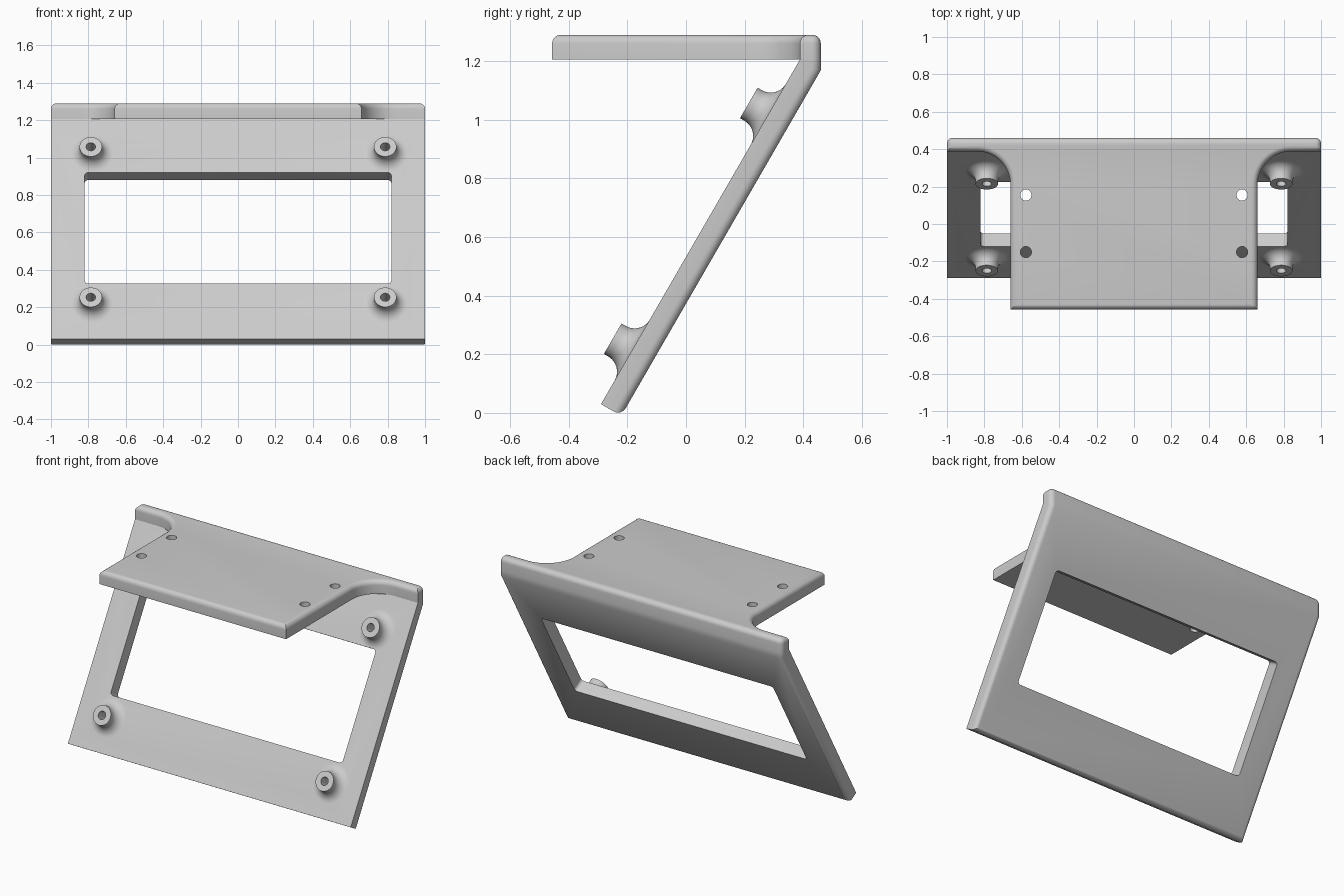
import bpy, bmesh
from math import sin, cos, pi, sqrt, radians
from mathutils import Matrix, Vector

if "Cube" in bpy.data.objects:
    bpy.data.objects.remove(bpy.data.objects["Cube"])

GREY = bpy.data.materials.new("light_grey")
GREY.diffuse_color = (0.6, 0.6, 0.6, 1)
GREY.use_nodes = True
GREY.node_tree.nodes["Principled BSDF"].inputs["Base Color"].default_value = GREY.diffuse_color

R3 = sqrt(3)
Z_LOW, Z_TOP, Y_BACK, ROUND = 1.205, 1.29, 0.46, 0.03
A = Vector((0, -0.29, 0.03))                   # lower front edge of the panel
T = 0.08                                       # panel thickness
# Panel frame: local x = world x, local y = up the slope, local z = out of the front
PANEL = Matrix(((1, 0, 0, 0), (0, 0.5, -R3 / 2, A.y),
                (0, R3 / 2, 0.5, A.z), (0, 0, 0, 1)))


def make(name, bm):
    bmesh.ops.recalc_face_normals(bm, faces=bm.faces[:])
    me = bpy.data.meshes.new(name)
    bm.to_mesh(me)
    bm.free()
    me.materials.append(GREY)
    ob = bpy.data.objects.new(name, me)
    bpy.context.collection.objects.link(ob)
    return ob


def prism(points, direction):
    bm = bmesh.new()
    f = bm.faces.new([bm.verts.new(p) for p in points])
    r = bmesh.ops.extrude_face_region(bm, geom=[f])
    verts = [v for v in r["geom"] if isinstance(v, bmesh.types.BMVert)]
    bmesh.ops.translate(bm, verts=verts, vec=direction)
    return bm


def bevel(bm, test, offset, segments=6):
    edges = [e for e in bm.edges if test(e.verts[0].co, e.verts[1].co)]
    bmesh.ops.bevel(bm, geom=edges, offset=offset, offset_type='OFFSET',
                    segments=segments, profile=0.5, affect='EDGES',
                    clamp_overlap=False)


def lathe(name, profile, matrix, n=48):
    """Closed solid of revolution about local z; profile is (radius, height)."""
    bm = bmesh.new()
    rings = [[bm.verts.new(matrix @ Vector((r * cos(2 * pi * i / n),
                                            r * sin(2 * pi * i / n), h)))
              for i in range(n)] for r, h in profile]
    for a, b in zip(rings, rings[1:]):
        for i in range(n):
            j = (i + 1) % n
            bm.faces.new((a[i], a[j], b[j], b[i]))
    bm.faces.new(rings[0])
    bm.faces.new(rings[-1])
    return make(name, bm)


def boolean(ob, other, op):
    m = ob.modifiers.new(op, 'BOOLEAN')
    m.operation, m.object, m.solver = op, other, 'EXACT'
    bpy.context.view_layer.objects.active = ob
    bpy.ops.object.modifier_apply(modifier=m.name)
    bpy.data.objects.remove(other)


def smooth(ob):
    bpy.ops.object.select_all(action='DESELECT')
    ob.select_set(True)
    bpy.context.view_layer.objects.active = ob
    bpy.ops.object.shade_smooth_by_angle(angle=radians(30))


# Slanted panel: side profile extruded across the width, back edges rounded
y_lip = A.y + (Z_LOW - A.z) / R3
b = (A.y + T * R3 / 2, A.z - T / 2)
profile = [(A.y, A.z), b, (Y_BACK, b[1] + (Y_BACK - b[0]) * R3),
           (Y_BACK, Z_LOW), (y_lip, Z_LOW)]
bm = prism([(-1, y, z) for y, z in profile], (2, 0, 0))
inv = PANEL.inverted()


def panel_back_edge(p, q):
    p, q = inv @ p, inv @ q
    if p.z > -0.03 or q.z > -0.03:
        return False
    return abs(p.x - q.x) < 0.01 or max(p.y, q.y) < 0.01


bevel(bm, panel_back_edge, ROUND)
panel = make("slanted_panel", bm)

# Four flared screw bosses on the panel front
BOSSES = [(x, s) for x in (-0.787, 0.787) for s in (0.213, 1.142)]
flare = [(0.12, -0.02)]
flare += [(0.12 - 0.06 * sin(t), 0.06 - 0.06 * cos(t))
          for t in (i * pi / 20 for i in range(11))]
flare.append((0.06, 0.077))
for x, s in BOSSES:
    boss = lathe("boss", flare, PANEL @ Matrix.Translation((x, s, 0)))
    boolean(panel, boss, 'UNION')

# Window through the panel, with small corner radii
bm = prism([(-0.82, 0.341, -0.2), (0.82, 0.341, -0.2),
            (0.82, 1.028, -0.2), (-0.82, 1.028, -0.2)], (0, 0, 0.4))
bevel(bm, lambda p, q: abs(p.z - q.z) > 0.1, 0.02, 4)
bm.transform(PANEL)
boolean(panel, make("window_cutter", bm), 'DIFFERENCE')

# Blind screw holes in the bosses
for x, s in BOSSES:
    hole = lathe("screw_cutter", [(0.025, -0.04), (0.025, 0.12)],
                 PANEL @ Matrix.Translation((x, s, 0)), 24)
    boolean(panel, hole, 'DIFFERENCE')
smooth(panel)

# Top shelf with a full-width rear lip and concave fillets, top edges rounded
HALF, FIL = 0.66, 0.18
half = [(HALF, -0.457)]
half += [(HALF + FIL - FIL * cos(t), y_lip - FIL + FIL * sin(t))
         for t in (i * pi / 32 for i in range(17))]
half += [(1, y_lip), (1, Y_BACK)]
outline = half + [(-x, y) for x, y in reversed(half)]
bm = prism([(x, y, Z_LOW) for x, y in outline], (0, 0, Z_TOP - Z_LOW))
bevel(bm, lambda p, q: min(p.z, q.z) > Z_TOP - 0.01 or
      (abs(p.z - q.z) > 0.01 and min(p.y, q.y) > Y_BACK - 0.01), ROUND)
shelf = make("top_shelf", bm)

# Four through holes in the shelf
for x in (-0.578, 0.578):
    for y in (-0.15, 0.155):
        hole = lathe("shelf_hole_cutter", [(0.03, 1.1), (0.03, 1.4)],
                     Matrix.Translation((x, y, 0)), 32)
        boolean(shelf, hole, 'DIFFERENCE')
smooth(shelf)
